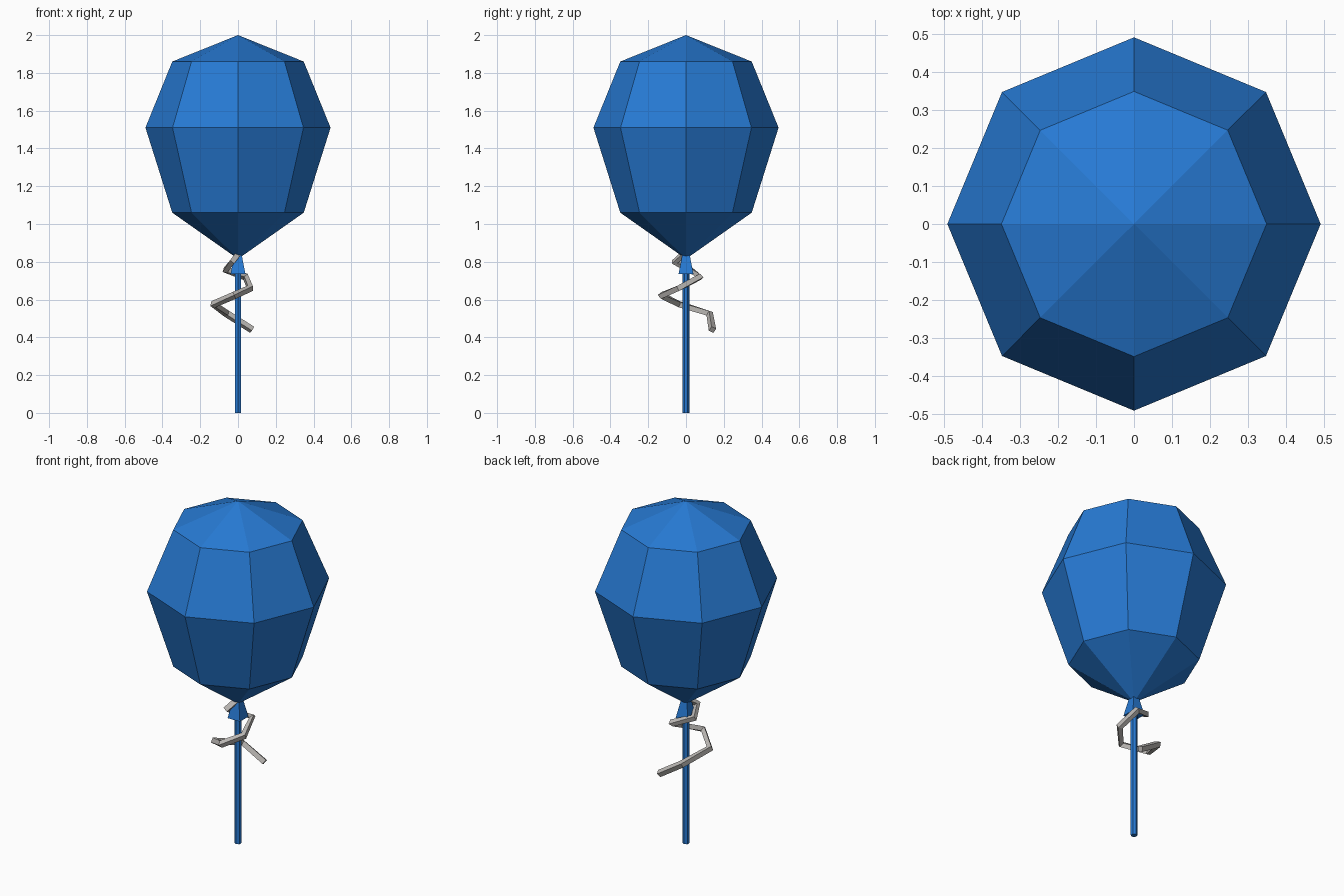
import bpy, math
from mathutils import Matrix

cube = bpy.data.objects.get("Cube")
if cube:
    bpy.data.objects.remove(cube, do_unlink=True)


def material(name, rgb):
    mat = bpy.data.materials.new(name)
    mat.use_nodes = True
    mat.diffuse_color = (*rgb, 1)
    mat.node_tree.nodes["Principled BSDF"].inputs["Base Color"].default_value = (*rgb, 1)
    return mat


blue = material("balloon_blue", (0.02, 0.195, 0.66))
grey = material("ribbon_grey", (0.50, 0.48, 0.46))


def lathe(name, profile, sides, mat, turn=0.0):
    """Flat-sided solid of revolution; a zero radius makes a point, other ends are capped."""
    verts, rings, faces = [], [], []
    for r, z in profile:
        count = sides if r > 0 else 1
        rings.append([len(verts) + i for i in range(count)])
        for i in range(count):
            a = turn + math.tau * i / sides
            verts.append((r * math.cos(a), r * math.sin(a), z))
    for low, high in zip(rings, rings[1:]):
        for i in range(sides):
            j = (i + 1) % sides
            if len(low) == 1:
                faces.append((low[0], high[j], high[i]))
            elif len(high) == 1:
                faces.append((low[i], low[j], high[0]))
            else:
                faces.append((low[i], low[j], high[j], high[i]))
    if len(rings[0]) > 1:
        faces.append(rings[0][::-1])
    if len(rings[-1]) > 1:
        faces.append(rings[-1])
    mesh = bpy.data.meshes.new(name)
    mesh.from_pydata(verts, [], faces)
    mesh.materials.append(mat)
    obj = bpy.data.objects.new(name, mesh)
    bpy.context.collection.objects.link(obj)
    return obj


# Octagonal balloon body, square knot and hexagonal stick
lathe("balloon_body", [(0, 0.815), (0.348, 1.06), (0.49, 1.51), (0.348, 1.86), (0, 2.0)], 8, blue)
lathe("balloon_knot", [(0.056, 0.735), (0.028, 0.835)], 4, blue, math.pi / 4)
lathe("stick", [(0.0175, 0), (0.0175, 0.82)], 6, blue, math.pi / 6)

# Ribbon curling down around the stick
path = [(0.0, -0.01, 0.84), (-0.03, -0.06, 0.80), (-0.065, 0.02, 0.757),
        (0.04, 0.075, 0.72), (0.065, -0.04, 0.66), (-0.02, -0.13, 0.622),
        (-0.13, -0.035, 0.575), (-0.06, 0.125, 0.525), (0.075, 0.14, 0.44)]
curve = bpy.data.curves.new("ribbon", "CURVE")
curve.dimensions = "3D"
curve.bevel_depth = 0.02
curve.bevel_resolution = 0
curve.use_fill_caps = True
spline = curve.splines.new("POLY")
spline.points.add(len(path) - 1)
for point, co in zip(spline.points, path):
    point.co = (*co, 1)
spline.use_smooth = False
curve.materials.append(grey)
ribbon = bpy.data.objects.new("ribbon", curve)
bpy.context.collection.objects.link(ribbon)
